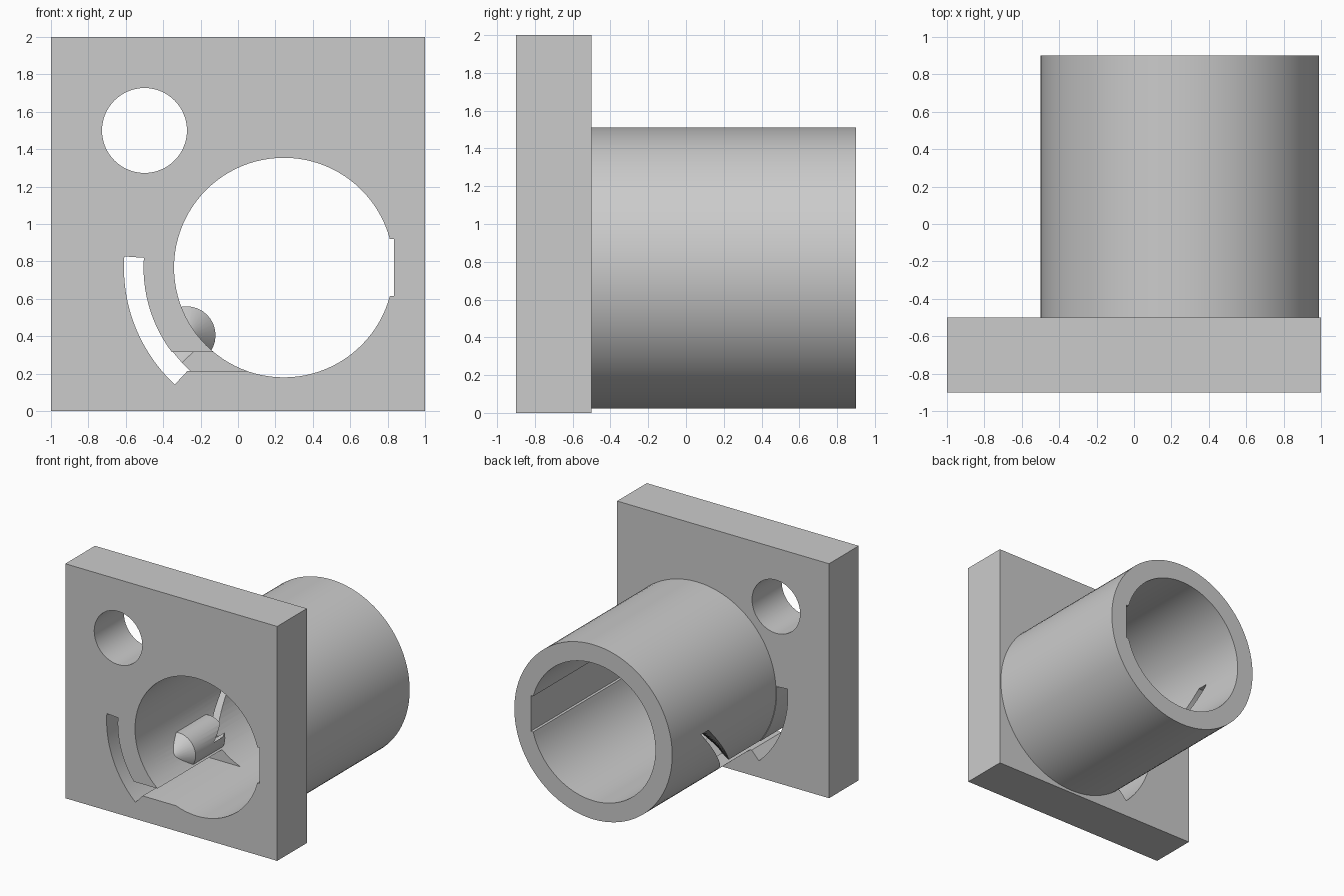
import bpy
import bmesh
from math import sin, cos, radians, pi

cube = bpy.data.objects.get("Cube")
if cube:
    bpy.data.objects.remove(cube, do_unlink=True)

grey = bpy.data.materials.new("plain grey")
grey.use_nodes = True
COLOUR = (0.6, 0.6, 0.6, 1)
grey.diffuse_color = COLOUR
grey.node_tree.nodes["Principled BSDF"].inputs["Base Color"].default_value = COLOUR

CX, CZ = 0.245, 0.767        # tube axis
FRONT, PLATE_BACK, TUBE_END = -0.9, -0.5, 0.9


def loft(name, rings):
    """Closed solid through a list of equal-length rings of points."""
    bm = bmesh.new()
    loops = [[bm.verts.new(p) for p in ring] for ring in rings]
    for a, b in zip(loops, loops[1:]):
        n = len(a)
        for i in range(n):
            j = (i + 1) % n
            bm.faces.new((a[i], a[j], b[j], b[i]))
    bm.faces.new(loops[0])
    bm.faces.new(loops[-1])
    bmesh.ops.recalc_face_normals(bm, faces=bm.faces)
    mesh = bpy.data.meshes.new(name)
    bm.to_mesh(mesh)
    bm.free()
    mesh.materials.append(grey)
    obj = bpy.data.objects.new(name, mesh)
    bpy.context.collection.objects.link(obj)
    return obj


def prism(name, outline, y0, y1):
    return loft(name, [[(x, y, z) for x, z in outline] for y in (y0, y1)])


def arc(r, a0, a1, n, cx=CX, cz=CZ):
    angles = [radians(a0 + (a1 - a0) * i / n) for i in range(n + 1)]
    return [(cx + r * cos(a), cz + r * sin(a)) for a in angles]


def circle(r, cx=CX, cz=CZ, n=96):
    return arc(r, 0, 360, n, cx, cz)[:-1]


def box(x0, x1, z0, z1):
    return [(x0, z0), (x1, z0), (x1, z1), (x0, z1)]


def combine(target, tool, operation):
    """Apply a boolean and remove the tool."""
    tool.hide_render = True
    mod = target.modifiers.new(operation.lower(), "BOOLEAN")
    mod.operation, mod.solver, mod.object = operation, "EXACT", tool
    bpy.ops.object.select_all(action="DESELECT")
    bpy.context.view_layer.objects.active = target
    target.select_set(True)
    bpy.ops.object.modifier_apply(modifier=mod.name)
    bpy.data.objects.remove(tool, do_unlink=True)


# Square plate with the tube standing on its back
body = prism("plate_with_tube", box(-1, 1, 0, 2), FRONT, PLATE_BACK)
combine(body, prism("tube", circle(0.745), -0.6, TUBE_END), "UNION")

# Bore, round hole and keyway
combine(body, prism("bore", circle(0.587), -1, 1), "DIFFERENCE")
combine(body, prism("round_hole", circle(0.227, -0.5, 1.5, 64), -1, 0), "DIFFERENCE")
combine(body, prism("keyway", box(0.6, 0.835, 0.615, 0.92), -1, 1), "DIFFERENCE")

# Rounded nub on the bore wall, tapered to the front
nub = loft("nub", [[(x, y, z) for x, z in circle(r, -0.275, 0.405, 32)]
                   for r, y in ((0.03, -0.54), (0.155, -0.4), (0.155, 0.0))])
combine(nub, prism("nub_limit", circle(0.7), -1, 1), "INTERSECT")
combine(body, nub, "UNION")

# Curved slot in the plate
slot = arc(0.75, 176, 227, 24) + arc(0.855, 227, 176, 24)
combine(body, prism("curved_slot", slot, -1, -0.4), "DIFFERENCE")

# Straight channel from the front, then a spiral slot through the tube wall
combine(body, prism("channel", box(-0.36, 0.1, 0.215, 0.315), -1, -0.03), "DIFFERENCE")
rings = []
STEPS = 24
for i in range(STEPS + 1):
    t = i / STEPS
    a = radians(178 + 45 * t)
    near, far = 0.41 - 0.56 * t, 0.51 - 0.54 * t
    rings.append([(CX + r * cos(a), y, CZ + r * sin(a))
                  for r, y in ((0.45, near), (0.8, near), (0.8, far), (0.45, far))])
combine(body, loft("spiral_slot", rings), "DIFFERENCE")

# Smooth round walls, sharp edges
bpy.ops.object.select_all(action="DESELECT")
bpy.context.view_layer.objects.active = body
body.select_set(True)
bpy.ops.object.shade_smooth_by_angle(angle=pi / 6)
